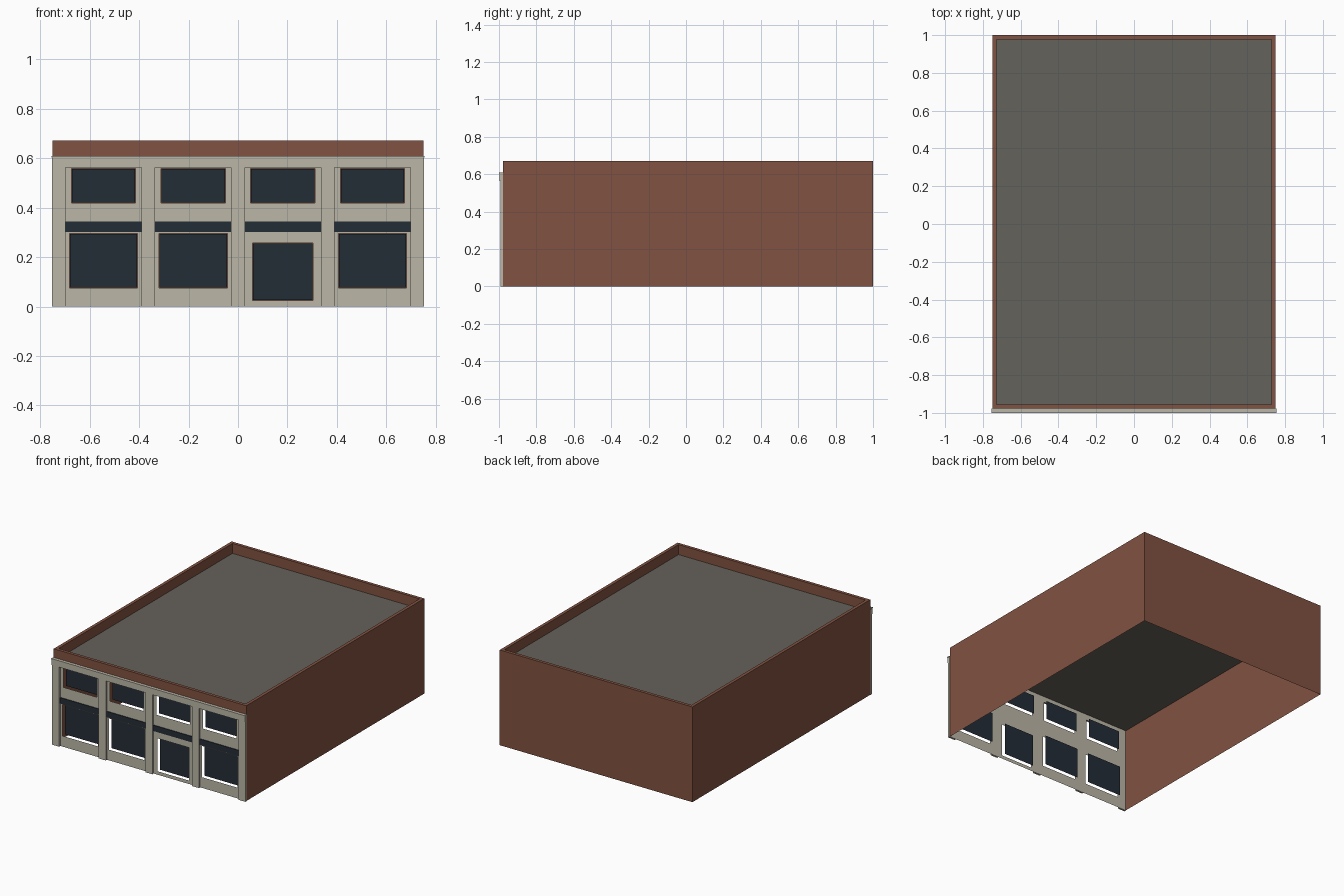
import bpy, bmesh

cube = bpy.data.objects.get("Cube")
if cube:
    bpy.data.objects.remove(cube, do_unlink=True)


def material(name, rgb):
    m = bpy.data.materials.new(name)
    m.use_nodes = True
    m.diffuse_color = (*rgb, 1)
    bsdf = next(n for n in m.node_tree.nodes if n.type == 'BSDF_PRINCIPLED')
    bsdf.inputs["Base Color"].default_value = (*rgb, 1)
    return m


BRICK = material("brick", (0.22, 0.085, 0.053))
STONE = material("pale stone", (0.50, 0.47, 0.39))
GLASS = material("dark glass", (0.017, 0.026, 0.037))
ROOF = material("roof grey", (0.13, 0.122, 0.105))


def finish(name, bm, mat):
    mesh = bpy.data.meshes.new(name)
    bm.to_mesh(mesh)
    bm.free()
    mesh.materials.append(mat)
    obj = bpy.data.objects.new(name, mesh)
    bpy.context.scene.collection.objects.link(obj)
    return obj


def quad(bm, *points):
    bm.faces.new([bm.verts.new(p) for p in points])


def upright(bm, x0, x1, z0, z1, y):
    # front-facing rectangle
    quad(bm, (x0, y, z0), (x1, y, z0), (x1, y, z1), (x0, y, z1))


def box(name, mat, x0, x1, y0, y1, z0, z1):
    bm = bmesh.new()
    bmesh.ops.create_cube(bm, size=1)
    for v in bm.verts:
        v.co = (x1 if v.co.x > 0 else x0, y1 if v.co.y > 0 else y0,
                z1 if v.co.z > 0 else z0)
    return finish(name, bm, mat)


HALF, BACK, FRONT = 0.75, 1.0, -0.978
ROOF_Z, TOP, RIM = 0.60, 0.67, 0.022

# Brick shell, open below, with a hollow parapet around the roof
bm = bmesh.new()
outer = [(-HALF, FRONT), (HALF, FRONT), (HALF, BACK), (-HALF, BACK)]
inner = [(x - RIM * (1 if x > 0 else -1), y - RIM * (1 if y > 0 else -1)) for x, y in outer]
for i in range(4):
    j = (i + 1) % 4
    a, b, c, d = outer[i], outer[j], inner[j], inner[i]
    base = ROOF_Z if i == 0 else 0
    quad(bm, (*a, base), (*b, base), (*b, TOP), (*a, TOP))
    quad(bm, (*a, TOP), (*b, TOP), (*c, TOP), (*d, TOP))
    quad(bm, (*d, TOP), (*c, TOP), (*c, ROOF_Z), (*d, ROOF_Z))
bmesh.ops.remove_doubles(bm, verts=bm.verts, dist=0.0005)
finish("brick_walls", bm, BRICK)

# Flat roof deck
bm = bmesh.new()
quad(bm, *[(x, y, ROOF_Z) for x, y in outer])
finish("roof_deck", bm, ROOF)

# Openings per bay: upper window, and a shop window or door below
PITCH, PIER = 0.3625, 0.055
bays = [PITCH * (i - 1.5) for i in range(4)]
openings = []
for i, c in enumerate(bays):
    openings.append((c - 0.13, c + 0.13, 0.419, 0.558))
    if i == 2:
        openings.append((c - 0.122, c + 0.122, 0.024, 0.256))
    else:
        openings.append((c - 0.138, c + 0.138, 0.075, 0.295))

# Stone front with the openings left out of a grid of panels
bm = bmesh.new()
xs = sorted({-HALF, HALF} | {x for o in openings for x in o[:2]})
zs = sorted({0, ROOF_Z} | {z for o in openings for z in o[2:]})
for x0, x1 in zip(xs, xs[1:]):
    for z0, z1 in zip(zs, zs[1:]):
        cx, cz = (x0 + x1) / 2, (z0 + z1) / 2
        if not any(o[0] < cx < o[1] and o[2] < cz < o[3] for o in openings):
            upright(bm, x0, x1, z0, z1, FRONT)
bmesh.ops.remove_doubles(bm, verts=bm.verts, dist=0.0005)
finish("stone_front", bm, STONE)

# Panes set back behind the openings
bm = bmesh.new()
for x0, x1, z0, z1 in openings:
    g = 0.002
    upright(bm, x0 + g, x1 - g, z0 + g, z1 - g, FRONT + 0.025)
finish("window_panes", bm, GLASS)

# Dark bands between the floors
for i, c in enumerate(bays):
    w = (PITCH - PIER) / 2
    box(f"dark_band_{i + 1}", GLASS, c - w, c + w, -0.984, -0.979, 0.302, 0.343)

# Pilasters
for i in range(5):
    c = PITCH * (i - 2)
    box(f"pilaster_{i + 1}", STONE, max(c - PIER / 2, -HALF - 0.002),
        min(c + PIER / 2, HALF + 0.002), -0.992, FRONT, 0, 0.5625)

# Cornice and its cap
box("cornice", STONE, -HALF - 0.002, HALF + 0.002, -0.997, FRONT, 0.5625, 0.603)
box("cornice_cap", STONE, -HALF - 0.004, HALF + 0.004, -1.0, FRONT, 0.603, 0.609)
